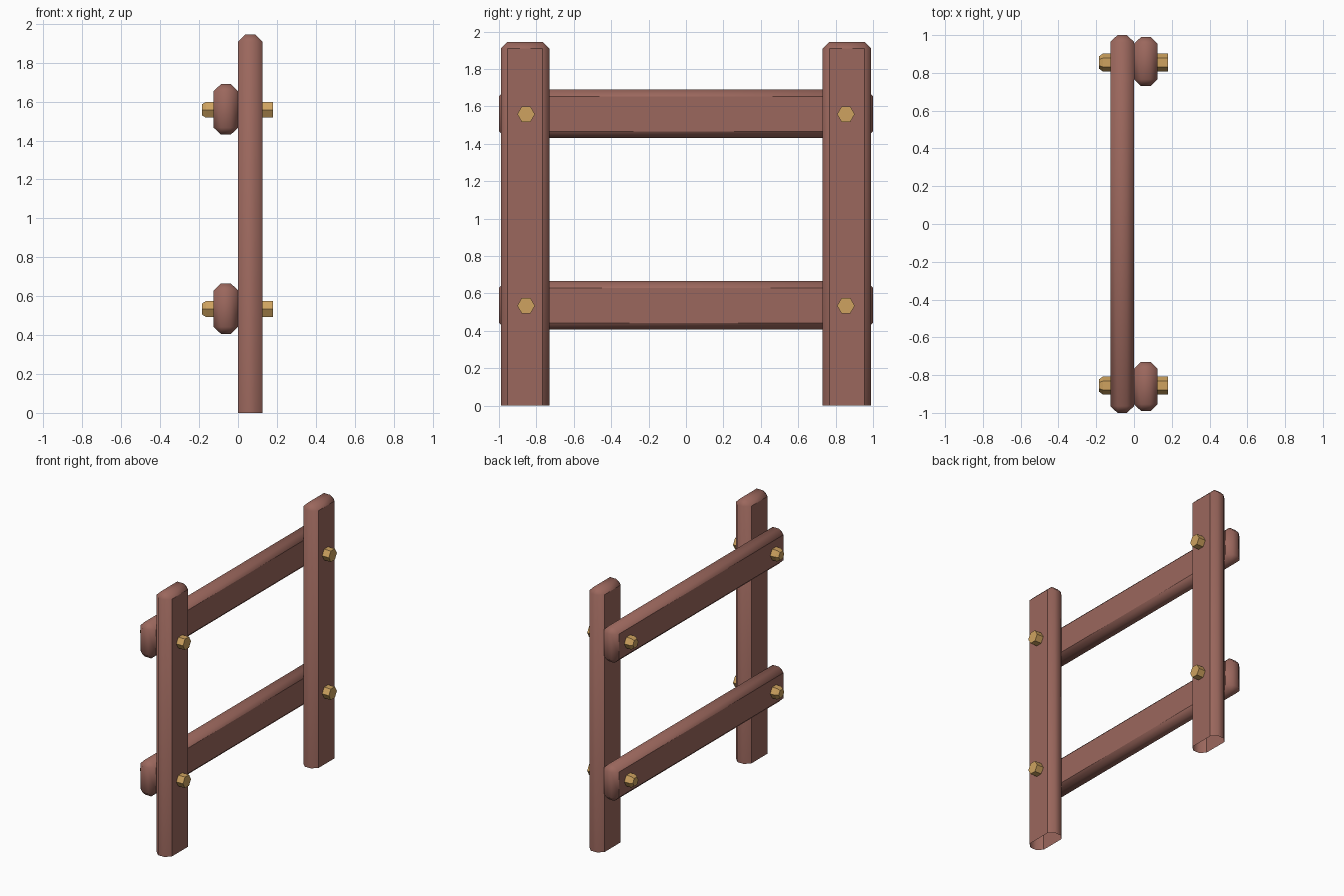
import bpy, bmesh, math
from mathutils import Matrix, Vector

if "Cube" in bpy.data.objects:
    bpy.data.objects.remove(bpy.data.objects["Cube"])


def material(name, rgb):
    m = bpy.data.materials.new(name)
    m.diffuse_color = (*rgb, 1)
    m.use_nodes = True
    m.node_tree.nodes["Principled BSDF"].inputs["Base Color"].default_value = m.diffuse_color
    return m


WOOD = material("red brown wood", (0.33, 0.137, 0.11))
BRASS = material("brass", (0.62, 0.365, 0.115))


def finish(name, bm, mat, angle):
    bmesh.ops.recalc_face_normals(bm, faces=bm.faces)
    me = bpy.data.meshes.new(name)
    bm.to_mesh(me)
    bm.free()
    me.materials.append(mat)
    ob = bpy.data.objects.new(name, me)
    bpy.context.collection.objects.link(ob)
    bpy.ops.object.select_all(action='DESELECT')
    ob.select_set(True)
    bpy.context.view_layer.objects.active = ob
    bpy.ops.object.shade_smooth_by_angle(angle=math.radians(angle))
    return ob


def beam(name, lo, hi, open_bottom=False):
    """Chamfered timber; the chamfer is slightly wider along x."""
    k = 1.04
    lo, hi = Vector(lo), Vector(hi)
    size, mid = hi - lo, (lo + hi) / 2
    bm = bmesh.new()
    bmesh.ops.create_cube(bm, size=1)
    bmesh.ops.scale(bm, vec=(size.x / k, size.y, size.z), verts=bm.verts)
    bmesh.ops.bevel(bm, geom=bm.edges[:], offset=0.036, segments=1,
                    affect='EDGES', profile=0.5)
    bmesh.ops.scale(bm, vec=(k, 1, 1), verts=bm.verts)
    bmesh.ops.translate(bm, vec=mid, verts=bm.verts)
    if open_bottom:
        bmesh.ops.bisect_plane(bm, geom=bm.verts[:] + bm.edges[:] + bm.faces[:],
                               plane_co=(0, 0, 0), plane_no=(0, 0, 1),
                               clear_inner=True)
    return finish(name, bm, WOOD, 44.5)


def bolt(name, y, z):
    """Hexagonal bolt along x with a tapered head on the rail side."""
    bm = bmesh.new()
    rings = []
    for x, r in ((-0.185, 0.033), (-0.165, 0.047), (0.18, 0.047)):
        rings.append([bm.verts.new((x, y + r * math.cos(i * math.pi / 3),
                                    z + r * math.sin(i * math.pi / 3)))
                      for i in range(6)])
    for a, b in zip(rings, rings[1:]):
        for i in range(6):
            j = (i + 1) % 6
            bm.faces.new((a[i], a[j], b[j], b[i]))
    bm.faces.new(rings[0])
    bm.faces.new(rings[-1])
    return finish(name, bm, BRASS, 20)


# Upright posts, open at the ground
for side, y in (("front", -0.86), ("back", 0.86)):
    beam(side + "_post", (0, y - 0.13, -0.2), (0.125, y + 0.13, 1.945), True)

# Horizontal rails and their bolts
for level, z in (("lower", 0.536), ("upper", 1.56)):
    beam(level + "_rail", (-0.125, -1, z - 0.13), (0, 1, z + 0.13))
    for side, y in (("front", -0.855), ("back", 0.855)):
        bolt(f"{level}_{side}_bolt", y, z - 0.002)
